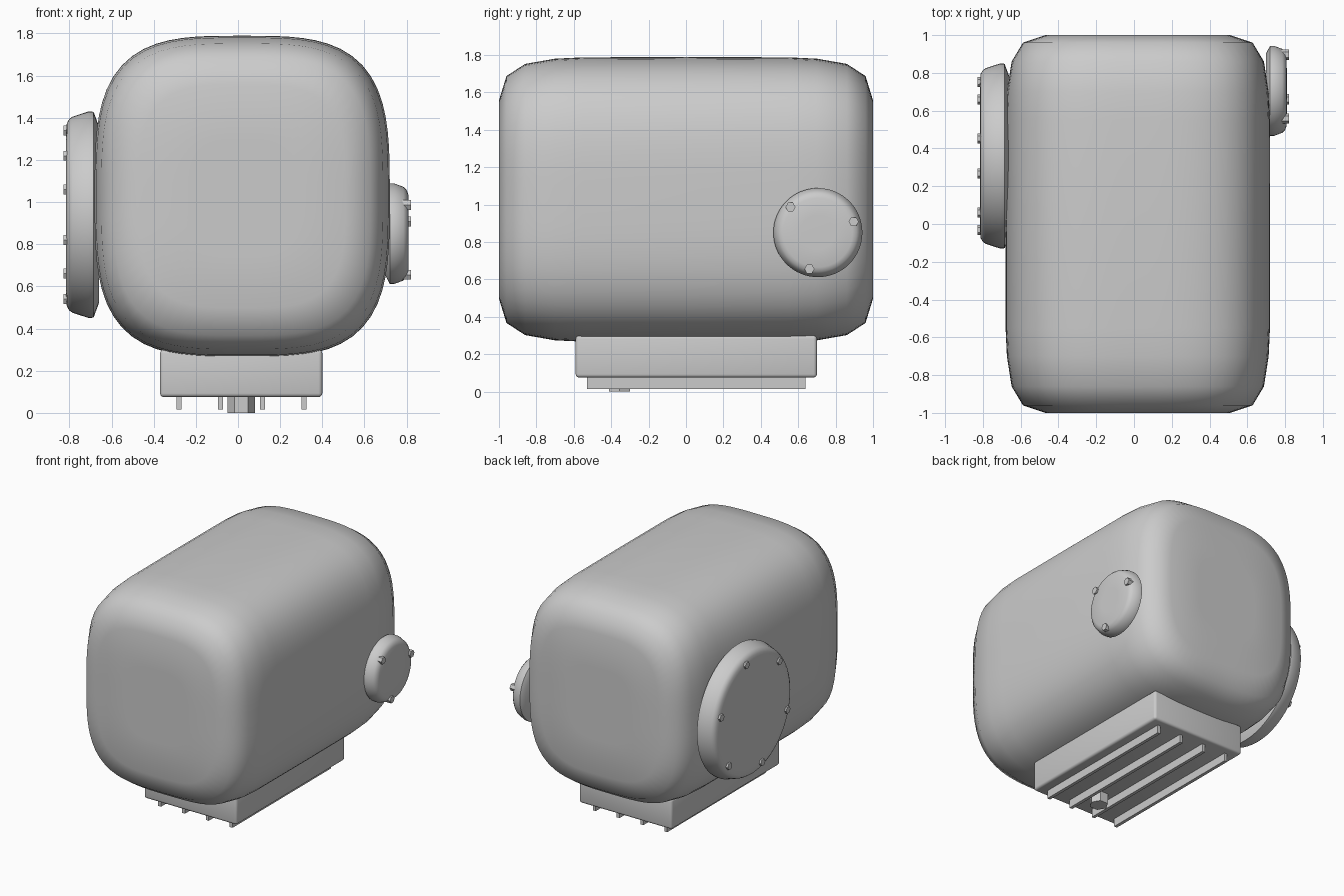
import bpy, bmesh
from math import cos, sin, pi, radians

if "Cube" in bpy.data.objects:
    bpy.data.objects.remove(bpy.data.objects["Cube"])


def finish(name, bm, angle=35):
    bmesh.ops.recalc_face_normals(bm, faces=bm.faces)
    mesh = bpy.data.meshes.new(name)
    bm.to_mesh(mesh)
    bm.free()
    ob = bpy.data.objects.new(name, mesh)
    bpy.context.collection.objects.link(ob)
    bpy.ops.object.select_all(action='DESELECT')
    ob.select_set(True)
    bpy.context.view_layer.objects.active = ob
    bpy.ops.object.shade_smooth_by_angle(angle=radians(angle))
    return ob


def loft(name, rings, angle=35):
    """Skin a stack of equal-length point rings and cap both ends."""
    bm = bmesh.new()
    loops = [[bm.verts.new(p) for p in ring] for ring in rings]
    n = len(loops[0])
    for a, b in zip(loops, loops[1:]):
        for i in range(n):
            j = (i + 1) % n
            bm.faces.new((a[i], a[j], b[j], b[i]))
    bm.faces.new(loops[0])
    bm.faces.new(loops[-1])
    return finish(name, bm, angle)


def disc_x(name, profile, y, z, n=64):
    """Lathe (x, radius) pairs around an axis along x."""
    return loft(name, [[(x, y + r * cos(2 * pi * i / n), z + r * sin(2 * pi * i / n))
                        for i in range(n)] for x, r in profile])


def box(name, lo, hi, bevel=0.0):
    bm = bmesh.new()
    bmesh.ops.create_cube(bm, size=1)
    for v in bm.verts:
        v.co = [(l + h) / 2 + c * (h - l) for l, h, c in zip(lo, hi, v.co)]
    if bevel:
        bmesh.ops.bevel(bm, geom=bm.edges[:], offset=bevel, segments=3,
                        profile=0.5, affect='EDGES')
    return finish(name, bm)


# Main housing: squarish superellipse sections along y
def section(y, hx, hz, n=80, e=3.4):
    pts = []
    for i in range(n):
        a = 2 * pi * i / n
        c, s = cos(a), sin(a)
        r = (abs(c) ** e + abs(s) ** e) ** (-1 / e)
        pts.append((0.02 + hx * r * c, y, 1.027 + hz * r * s))
    return pts


half = [(0.0, 0.70, 0.762), (0.55, 0.70, 0.76), (0.70, 0.693, 0.753), (0.86, 0.668, 0.725),
        (0.96, 0.608, 0.66), (1.0, 0.49, 0.53), (1.0, 0.25, 0.27)]
stations = [(-y, hx, hz) for y, hx, hz in reversed(half[1:])] + half
loft("housing", [section(*s) for s in stations], 60)

# Oil pan with fins and hexagonal drain plug
box("oil_pan", (-0.37, -0.59, 0.075), (0.40, 0.70, 0.30), 0.018)
for k, x in enumerate((-0.28, -0.082, 0.116, 0.314)):
    box(f"pan_fin_{k + 1}", (x - 0.012, -0.53, 0.015), (x + 0.012, 0.64, 0.09))
loft("drain_plug", [[(0.015 + 0.065 * cos(i * pi / 3), -0.355 + 0.065 * sin(i * pi / 3), z)
                     for i in range(6)] for z in (0.0, 0.09)])


# Round side covers with hex bolts
def cover(name, profile, y, z, bolt_r, count, bolt_x, size):
    disc_x(name, profile, y, z)
    for k in range(count):
        a = radians(17) + 2 * pi * k / count
        disc_x(f"{name}_bolt_{k + 1}", [(bx, size) for bx in bolt_x],
               y + bolt_r * cos(a), z + bolt_r * sin(a), 6)


cover("right_cover", [(0.70, 0.20), (0.72, 0.238), (0.742, 0.238), (0.785, 0.222),
                      (0.80, 0.207), (0.808, 0.185), (0.809, 0.09)],
      0.705, 0.85, 0.20, 3, (0.78, 0.82), 0.027)
cover("left_cover", [(-0.66, 0.42), (-0.685, 0.488), (-0.708, 0.49), (-0.785, 0.465),
                     (-0.80, 0.455), (-0.812, 0.435), (-0.815, 0.40), (-0.815, 0.2)],
      0.36, 0.94, 0.41, 6, (-0.79, -0.828), 0.027)
